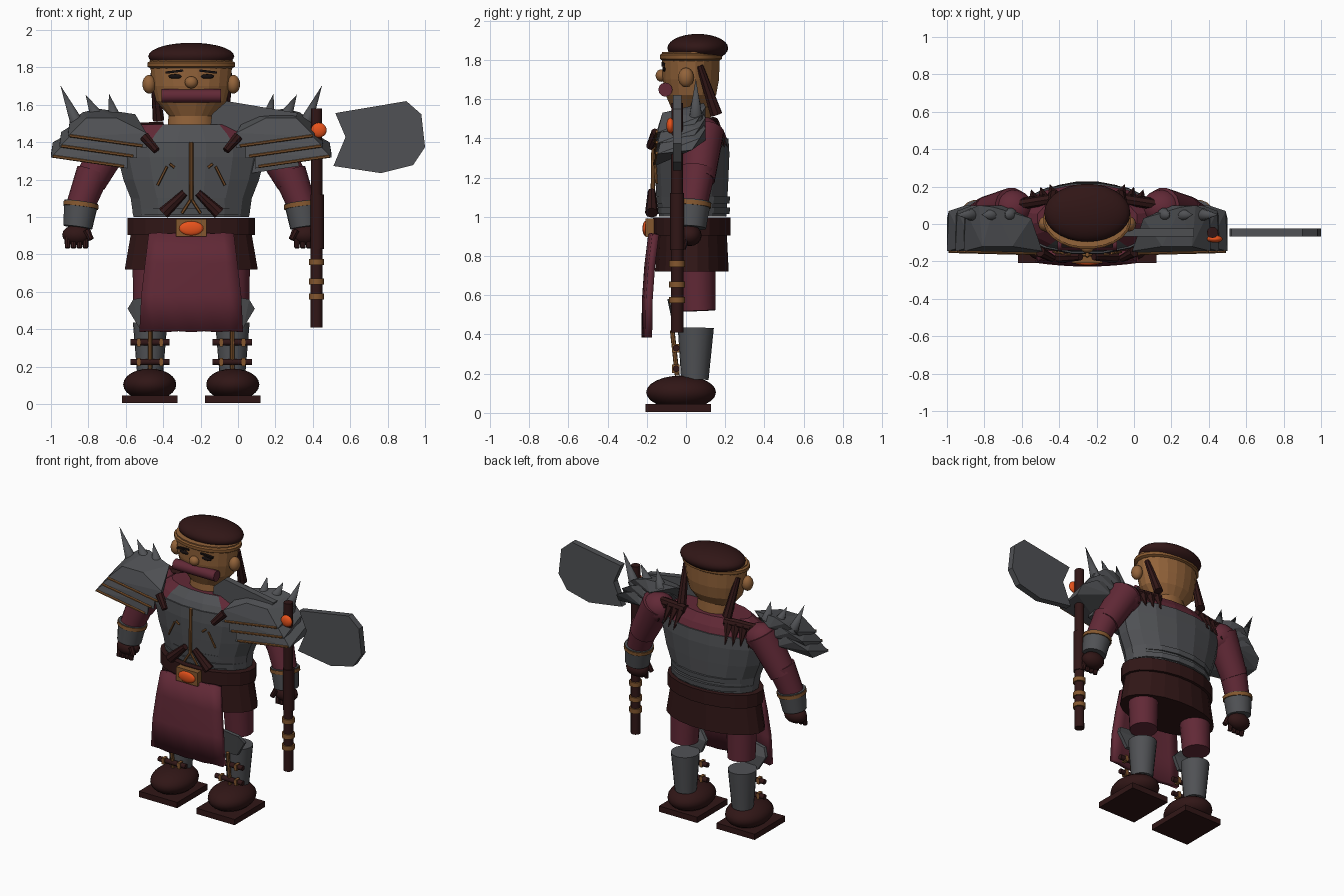
import bpy, bmesh, math
from mathutils import Vector, Matrix

cube = bpy.data.objects.get("Cube")
if cube:
    bpy.data.objects.remove(cube)

CX = -0.25  # body centre line


def colour(name, r, g, b):
    m = bpy.data.materials.new(name)
    m.use_nodes = True
    m.diffuse_color = (r, g, b, 1)
    m.node_tree.nodes["Principled BSDF"].inputs["Base Color"].default_value = (r, g, b, 1)
    return m


STEEL = colour("steel grey", .08, .083, .09)
CLOTH = colour("burgundy cloth", .12, .022, .037)
LEATHER = colour("dark leather", .03, .008, .008)
SKIN = colour("skin", .29, .125, .042)
BRASS = colour("brass trim", .23, .095, .028)
GEM = colour("orange gem", .85, .09, .012)
DARK = colour("near black", .008, .005, .005)


def finish(name, bm, mat, smooth=False):
    bmesh.ops.recalc_face_normals(bm, faces=bm.faces)
    me = bpy.data.meshes.new(name)
    bm.to_mesh(me)
    bm.free()
    me.materials.append(mat)
    if smooth:
        me.polygons.foreach_set("use_smooth", [True] * len(me.polygons))
        me.set_sharp_from_angle(angle=math.radians(40))
    ob = bpy.data.objects.new(name, me)
    bpy.context.collection.objects.link(ob)
    return ob


def rod(name, p, q, r1, r2, mat, n=12, smooth=True):
    p, q = Vector(p), Vector(q)
    d = q - p
    bm = bmesh.new()
    mtx = Matrix.Translation((p + q) / 2) @ d.to_track_quat('Z', 'Y').to_matrix().to_4x4()
    bmesh.ops.create_cone(bm, cap_ends=True, segments=n, radius1=r1, radius2=r2,
                          depth=d.length, matrix=mtx)
    return finish(name, bm, mat, smooth)


def ball(name, loc, size, mat, n=20):
    bm = bmesh.new()
    bmesh.ops.create_uvsphere(bm, u_segments=n, v_segments=n // 2, radius=1,
                              matrix=Matrix.Translation(loc) @ Matrix.Diagonal((*size, 1)))
    return finish(name, bm, mat, True)


def box(name, loc, size, mat, tilt=0):
    bm = bmesh.new()
    bmesh.ops.create_cube(bm, size=1, matrix=Matrix.Translation(loc)
                          @ Matrix.Rotation(tilt, 4, 'Y') @ Matrix.Diagonal((*size, 1)))
    return finish(name, bm, mat)


def loft(name, rings, mat, n=16, x=CX, smooth=False):
    """Stack of ellipses given as (z, x radius, y radius, y centre)."""
    bm = bmesh.new()
    loops = [[bm.verts.new((x + rx * math.cos(a), cy + ry * math.sin(a), z))
              for a in (math.tau * (i + .5) / n for i in range(n))] for z, rx, ry, cy in rings]
    for lo, hi in zip(loops, loops[1:]):
        for i in range(n):
            bm.faces.new((lo[i], lo[(i + 1) % n], hi[(i + 1) % n], hi[i]))
    bm.faces.new(loops[0])
    bm.faces.new(loops[-1])
    return finish(name, bm, mat, smooth)


def prism(name, outline, y0, y1, mat):
    bm = bmesh.new()
    face = bm.faces.new([bm.verts.new((x, y0, z)) for x, z in outline])
    out = bmesh.ops.extrude_face_region(bm, geom=[face])["geom"]
    bmesh.ops.translate(bm, vec=(0, y1 - y0, 0), verts=[v for v in out if isinstance(v, bmesh.types.BMVert)])
    return finish(name, bm, mat)


def hull(name, pts, mat):
    bm = bmesh.new()
    for p in pts:
        bm.verts.new(p)
    res = bmesh.ops.convex_hull(bm, input=bm.verts)
    bmesh.ops.delete(bm, geom=[v for v in res["geom_interior"] if isinstance(v, bmesh.types.BMVert)])
    bmesh.ops.dissolve_limit(bm, angle_limit=.05, verts=bm.verts, edges=bm.edges)
    return finish(name, bm, mat)


# Head, neck and cap
loft("head", [(1.54, .12, .09, .02), (1.62, .19, .13, .025), (1.70, .21, .145, .025),
              (1.84, .225, .15, .025)], SKIN, 20)
loft("neck", [(1.46, .13, .1, .03), (1.6, .12, .09, .03)], SKIN, smooth=True)
ball("cap", (CX, .06, 1.86), (.23, .155, .072), LEATHER, 28)
loft("headband", [(1.795, .22, .145, .025), (1.805, .237, .16, .025), (1.825, .237, .16, .025),
                  (1.835, .22, .145, .025)], BRASS, 24, smooth=True)
ball("nose", (CX, -.125, 1.72), (.035, .03, .032), SKIN)
rod("face_wrap", (CX - .16, -.105, 1.648), (CX + .16, -.105, 1.648), .036, .036, CLOTH)

# Torso: steel cuirass with a cloth yoke
loft("cuirass", [(1.0, .315, .175, .035), (1.1, .33, .185, .03), (1.2, .37, .19, .03),
                 (1.32, .4, .195, .03), (1.4, .405, .19, .03)], STEEL)
yoke = loft("yoke", [(1.39, .4, .186, .03), (1.44, .35, .165, .03), (1.495, .27, .125, .03)], CLOTH)
yoke.data.materials.append(STEEL)
for f in yoke.data.polygons:
    if f.normal.y < -.3 and abs(f.center.x - CX) < .2 and f.center.z < 1.48:
        f.material_index = 1
for z in (1.03, 1.085):
    loft("waist_hoop", [(z - .017, .318, .19, .035), (z + .017, .322, .194, .035)], STEEL)
rod("chest_ridge", (CX, -.17, 1.09), (CX, -.165, 1.4), .011, .011, BRASS, 8)

# Belt, skirt, buckle
loft("belt", [(.905, .345, .2, .03), (.995, .345, .2, .03)], LEATHER, 20)
loft("skirt", [(.72, .36, .19, .03), (.92, .325, .18, .03)], LEATHER, 20)
box("buckle", (CX, -.185, .943), (.165, .045, .095), BRASS)
ball("buckle_gem", (CX, -.207, .94), (.065, .015, .038), GEM)

# Apron: a curved cloth sheet
bm = bmesh.new()
rows = [(.91, .225, -.175), (.75, .245, -.195), (.58, .265, -.207), (.385, .275, -.21)]
grid = [[bm.verts.new((CX + w * u / 4, y + .02 * (u / 4) ** 2, z + .005 * (u % 2)))
         for u in range(-4, 5)] for z, w, y in rows]
for a, b in zip(grid, grid[1:]):
    for i in range(8):
        bm.faces.new((a[i], a[i + 1], b[i + 1], b[i]))
apron = finish("apron", bm, CLOTH, True)
mod = apron.modifiers.new("thickness", 'SOLIDIFY')
mod.thickness, mod.offset = .035, 0

for s, side in ((-1, "right"), (1, "left")):
    def P(d, y, z):
        return Vector((CX + s * d, y, z))

    def part(name):
        return side + "_" + name

    # Face details
    ball(part("ear"), P(.225, 0, 1.71), (.036, .04, .05), SKIN)
    ball(part("eye"), P(.085, -.112, 1.752), (.038, .008, .012), DARK)
    box(part("eyebrow"), P(.09, -.116, 1.778), (.095, .018, .012), DARK, s * .12)
    rod(part("braid"), P(.2, .07, 1.77), P(.175, .155, 1.52), .018, .032, LEATHER, 8)

    # Legs, greaves and boots
    rod(part("thigh"), P(.22, .06, .52), P(.215, .05, .78), .09, .1, CLOTH, 16)
    rod(part("greave"), P(.22, .045, .17), P(.22, .05, .435), .07, .092, STEEL, 20)
    ball(part("boot"), P(.222, -.025, .105), (.142, .178, .085), LEATHER, 24)
    box(part("sole"), P(.222, -.04, .025), (.295, .335, .04), LEATHER)
    hull(part("knee_guard"), [P(d, y + t, z) for t in (0, .025) for d, y, z in (
        (.34, -.06, .51), (.31, -.085, .56), (.2, -.095, .58), (.12, -.06, .5),
        (.16, -.06, .41), (.28, -.055, .41))], STEEL)
    rod(part("shin_rib"), P(.22, -.07, .42), P(.22, -.045, .19), .012, .012, BRASS, 8)
    for z in (.33, .225):
        rod(part("shin_strap"), P(.115, -.05, z), P(.325, -.05, z), .017, .017, LEATHER)
        for d in (.16, .28):
            box(part("strap_clip"), P(d, -.052, z), (.02, .038, .042), BRASS)

    # Arms and hands
    ball(part("shoulder"), P(.40, .085, 1.41), (.11, .1, .1), CLOTH)
    rod(part("upper_arm"), P(.4, .09, 1.44), P(.54, .06, 1.19), .105, .088, CLOTH, 16)
    rod(part("forearm"), P(.525, .06, 1.24), P(.6, .03, 1.04), .09, .075, CLOTH, 16)
    rod(part("bracer"), P(.588, .035, 1.08), P(.607, .025, .945), .092, .078, STEEL, 16)
    rod(part("bracer_band"), P(.588, .035, 1.075), P(.591, .033, 1.052), .096, .096, BRASS, 16)
    ball(part("hand"), P(.61, .02, .905), (.08, .06, .055), LEATHER, 16)
    for i in range(4):
        d = .565 + .032 * i
        rod(part("finger"), P(d, 0, .9), P(d, -.015, .835), .018, .014, LEATHER, 8)
    rod(part("thumb"), P(.56, -.02, .93), P(.535, -.03, .88), .02, .016, LEATHER, 8)

    # Layered shoulder plates, each a tapered shell with a brass edge
    for i in range(3):
        k, dz = .035 * i, -.055 * i
        inner, outer = .24 + .05 * i, .66 + .045 * i
        hull(part("shoulder_plate"), [P(*p) for p in (
            (inner, -.155, 1.37 + dz), (outer, -.145, 1.43 + dz), (outer, .03, 1.45 + dz),
            (inner, -.145, 1.45 + dz), (inner + .06, .03, 1.55 + dz), (.5 + k, .09, 1.58 + dz),
            (.58 + k, .1, 1.56 + dz), (outer - .01, .07, 1.51 + dz), (outer - .1, -.12, 1.53 + dz),
            (.4 + k, -.12, 1.53 + dz), (.46 + k, .1, 1.5 + dz))], STEEL)
        rod(part("plate_trim"), P(inner + .02, -.158, 1.38 + dz), P(outer - .01, -.148, 1.435 + dz),
            .008, .008, BRASS, 6)

    # Shoulder spikes
    for base, tip in (((.61, 1.5), (.7, 1.705)), ((.505, 1.54), (.565, 1.655)), ((.41, 1.53), (.44, 1.66))):
        rod(part("spike"), P(base[0], .05, base[1]), P(tip[0], .05, tip[1]), .036, 0, STEEL, 10)

    # Ragged hide tufts behind the shoulders
    for i in range(5):
        d = .18 + .05 * i
        rod(part("hide_tuft"), P(d, .14 - .01 * i, 1.47), P(d + .02, .215 - .015 * i, 1.35), .034, 0, LEATHER, 6)
    rod(part("hide_roll"), P(.15, .14, 1.48), P(.4, .1, 1.47), .03, .03, LEATHER, 8)

    # Chest toggles and trim
    rod(part("chest_toggle"), P(.25, -.15, 1.43), P(.185, -.185, 1.355), .028, .02, LEATHER, 8)
    rod(part("waist_toggle"), P(.035, -.175, 1.13), P(.15, -.175, 1.02), .02, .034, LEATHER, 8)
    rod(part("chest_groove"), P(.13, -.157, 1.27), P(.18, -.15, 1.17), .007, .007, BRASS, 6)
    rod(part("chest_stud"), P(.09, -.163, 1.265), P(.115, -.163, 1.285), .007, .007, BRASS, 6)
    rod(part("waist_lace"), P(.005, -.168, 1.09), P(.05, -.165, 1.02), .008, .008, BRASS, 6)

# Double-bladed axe
AX, AY = .42, -.045
rod("axe_shaft", (AX, AY, .41), (AX, AY, 1.58), .032, .03, LEATHER)
rod("axe_grip", (AX + .003, AY, .83), (AX + .003, AY, 1.12), .036, .036, LEATHER)
for z in (.575, .655, .76):
    rod("shaft_ring", (AX, AY, z - .016), (AX, AY, z + .016), .041, .041, BRASS)
ball("axe_gem", (AX + .012, AY - .035, 1.465), (.042, .02, .04), GEM)
blade = [(.1, 1.556), (.48, 1.62), (.56, 1.55), (.58, 1.374), (.516, 1.278),
         (.345, 1.235), (.09, 1.273), (.155, 1.428)]
for s in (-1, 1):
    prism("axe_blade", [(AX + s * d, z) for d, z in blade], AY - .022, AY + .022, STEEL)
